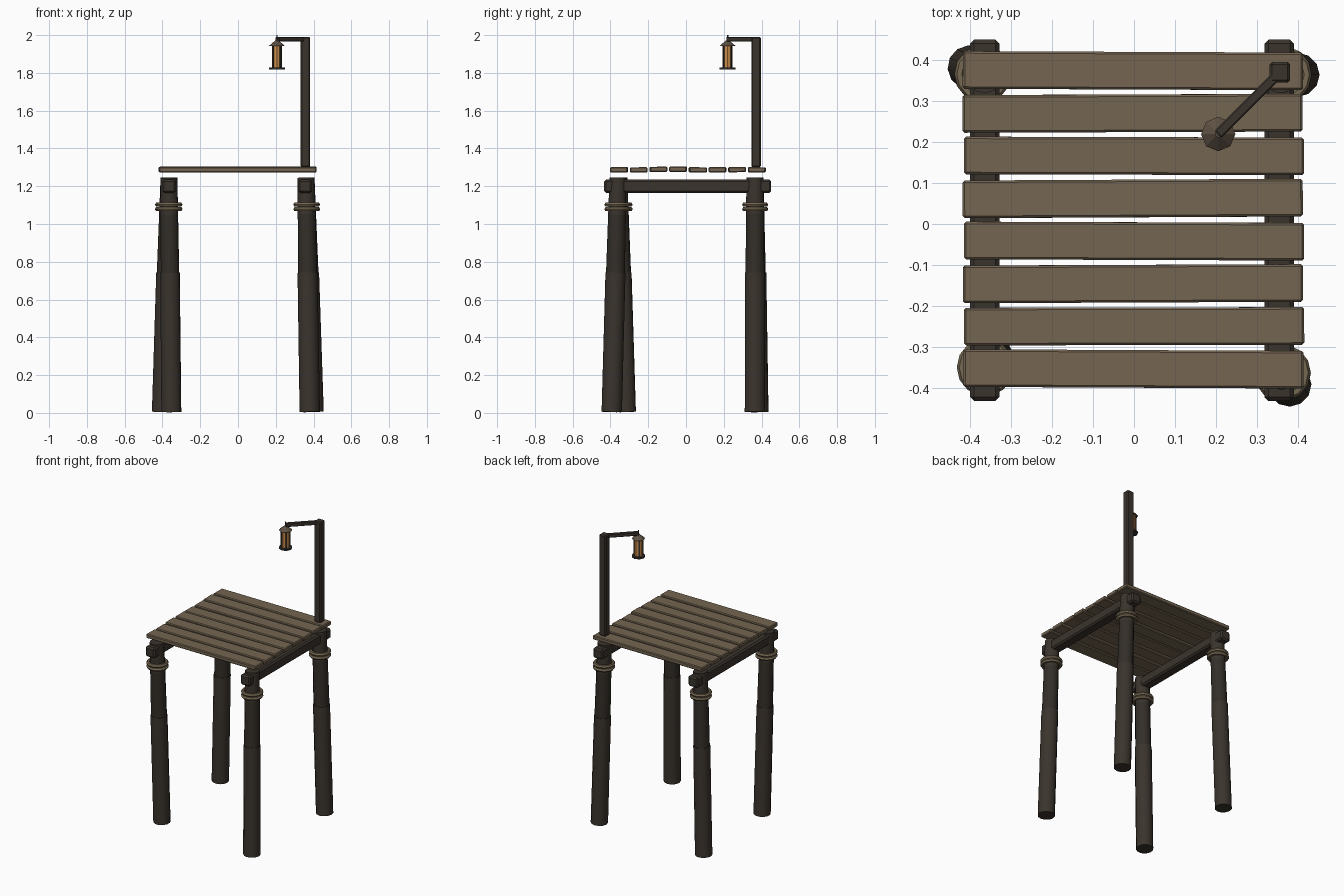
import bpy, math, random
from mathutils import Vector

if "Cube" in bpy.data.objects:
    bpy.data.objects.remove(bpy.data.objects["Cube"])

random.seed(4)


def material(name, rgb):
    m = bpy.data.materials.new(name)
    m.diffuse_color = (*rgb, 1)
    m.use_nodes = True
    m.node_tree.nodes["Principled BSDF"].inputs["Base Color"].default_value = m.diffuse_color
    return m


PLANK = material("weathered_plank", (0.175, 0.130, 0.083))
DARK = material("dark_timber", (0.043, 0.034, 0.026))
DAMP = material("damp_timber", (0.033, 0.027, 0.021))
ROPE = material("rope", (0.180, 0.140, 0.085))
IRON = material("iron", (0.035, 0.033, 0.032))
ROOF = material("lantern_roof", (0.110, 0.082, 0.055))
GLOW = material("amber_glass", (0.620, 0.270, 0.070))


def finish(ob, name, mat, bevel=0, smooth=False):
    ob.name = name
    ob.data.materials.append(mat)
    if bevel:
        b = ob.modifiers.new("bevel", "BEVEL")
        b.width, b.segments = bevel, 1
    if smooth:
        bpy.ops.object.shade_smooth_by_angle(angle=math.radians(40))
    return ob


def box(name, loc, size, mat, bevel=0, rot=(0, 0, 0)):
    bpy.ops.mesh.primitive_cube_add(size=1, location=loc, rotation=rot)
    ob = bpy.context.object
    ob.scale = size
    bpy.ops.object.transform_apply(location=False, rotation=False, scale=True)
    return finish(ob, name, mat, bevel)


def rod(name, a, b, r1, r2, mat, sides=12, smooth=True):
    """Tapered cylinder from point a (radius r1) to point b (radius r2)."""
    a, b = Vector(a), Vector(b)
    d = b - a
    bpy.ops.mesh.primitive_cone_add(
        vertices=sides, radius1=r1, radius2=r2, depth=d.length,
        location=(a + b) / 2, rotation=d.to_track_quat("Z", "Y").to_euler())
    return finish(bpy.context.object, name, mat, smooth=smooth)


# Leaning piles: top position, foot position
piles = {
    "front_left": ((-0.365, -0.355), (-0.353, -0.318)),
    "front_right": ((0.36, -0.36), (0.380, -0.393)),
    "back_left": ((-0.365, 0.365), (-0.402, 0.383)),
    "back_right": ((0.36, 0.365), (0.400, 0.365)),
}
for side, (top, foot) in piles.items():
    t, f = Vector((*top, 1.245)), Vector((*foot, 0.005))
    at = lambda z: f.lerp(t, z / 1.245)
    rod(side + "_pile_lower", f, at(0.74), 0.054, 0.053, DARK)
    rod(side + "_pile_middle", at(0.73), at(1.05), 0.050, 0.047, DAMP)
    rod(side + "_pile_head", at(1.05), t, 0.047, 0.045, DARK)
    # Two rope wraps round each head
    for i, z in enumerate((1.078, 1.102)):
        bpy.ops.mesh.primitive_torus_add(
            major_segments=14, minor_segments=6, major_radius=0.058,
            minor_radius=0.012, location=at(z))
        finish(bpy.context.object, f"{side}_rope_{i + 1}", ROPE, smooth=True)

# Beams running front to back
for side, x in (("left", -0.365), ("right", 0.355)):
    box(side + "_beam", (x, 0.009, 1.2), (0.072, 0.884, 0.07), DARK, 0.01)

# Deck planks, slightly uneven
for i in range(8):
    y = 0.375 - i * 0.1042
    box(f"plank_{i + 1}",
        (random.uniform(-0.004, 0.001), y, 1.289 + random.uniform(-0.003, 0.002)),
        (0.832, 0.092, 0.028), PLANK, 0.005,
        (random.uniform(-0.02, 0.02), 0, random.uniform(-0.006, 0.006)))

# Lamp post and diagonal arm
box("lamp_post", (0.357, 0.371, 1.646), (0.05, 0.05, 0.69), DARK, 0.006)
lx, ly = 0.206, 0.220
box("lamp_arm", ((lx + 0.357) / 2, (ly + 0.371) / 2, 1.978), (0.215, 0.024, 0.024),
    DARK, 0.003, (0, 0, math.radians(45)))

# Lantern hanging from the arm
rod("lantern_hook", (lx, ly, 1.965), (lx, ly, 2.0), 0.004, 0.004, IRON, 6)
rod("lantern_cap", (lx, ly, 1.943), (lx, ly, 1.972), 0.042, 0.008, ROOF, 8, False)
rod("lantern_glass", (lx, ly, 1.828), (lx, ly, 1.945), 0.026, 0.026, GLOW, 8, False)
rod("lantern_base", (lx, ly, 1.818), (lx, ly, 1.829), 0.042, 0.042, IRON, 8, False)
for i in range(4):
    a = math.radians(45 + 90 * i)
    box(f"lantern_bar_{i + 1}",
        (lx + 0.027 * math.cos(a), ly + 0.027 * math.sin(a), 1.886),
        (0.007, 0.007, 0.118), IRON, 0, (0, 0, a))
